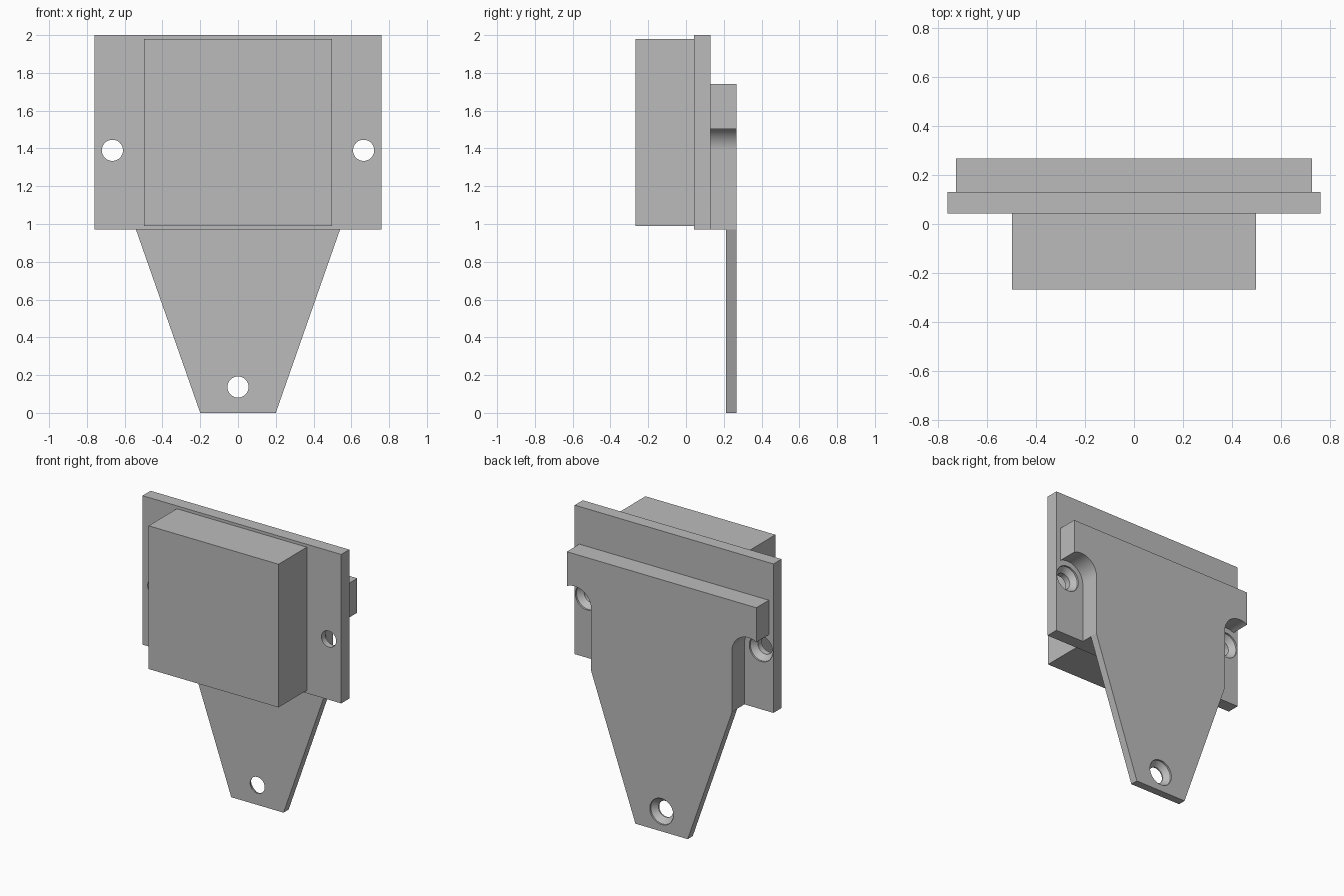
import bpy, bmesh, math
from mathutils import Matrix

cube = bpy.data.objects.get("Cube")
if cube:
    bpy.data.objects.remove(cube, do_unlink=True)

GREY = (0.5, 0.5, 0.5, 1)
grey = bpy.data.materials.new("plain_grey")
grey.use_nodes = True
grey.diffuse_color = GREY
grey.node_tree.nodes["Principled BSDF"].inputs["Base Color"].default_value = GREY


def finish(name, bm):
    bmesh.ops.recalc_face_normals(bm, faces=bm.faces)
    mesh = bpy.data.meshes.new(name)
    bm.to_mesh(mesh)
    bm.free()
    mesh.materials.append(grey)
    obj = bpy.data.objects.new(name, mesh)
    bpy.context.collection.objects.link(obj)
    return obj


def extrude_profile(name, outline, y0, y1):
    """Solid from an x-z outline between two depths."""
    bm = bmesh.new()
    face = bm.faces.new([bm.verts.new((x, y0, z)) for x, z in outline])
    moved = bmesh.ops.extrude_face_region(bm, geom=[face])["geom"]
    bmesh.ops.translate(bm, vec=(0, y1 - y0, 0),
                        verts=[v for v in moved if isinstance(v, bmesh.types.BMVert)])
    return finish(name, bm)


def panel(name, half, z0, z1, y0, y1):
    return extrude_profile(name, [(-half, z0), (half, z0), (half, z1), (-half, z1)], y0, y1)


def mirrored(right_half):
    return right_half + [(-x, z) for x, z in reversed(right_half)]


def countersink(name, x, z, back):
    """Revolved cutter: straight bore, cone and shallow rim opening at the back."""
    bore, rim = 0.056, 0.09
    profile = [(0, back - 0.2), (bore, back - 0.2), (bore, back - 0.046),
               (rim, back - 0.012), (rim, back + 0.05), (0, back + 0.05)]
    bm = bmesh.new()
    verts = [bm.verts.new((r, y, 0)) for r, y in profile]
    edges = [bm.edges.new(pair) for pair in zip(verts, verts[1:])]
    bmesh.ops.spin(bm, geom=verts + edges, cent=(0, 0, 0), axis=(0, 1, 0),
                   angle=math.tau, steps=48)
    bmesh.ops.remove_doubles(bm, verts=bm.verts, dist=0.0001)
    bmesh.ops.transform(bm, matrix=Matrix.Translation((x, 0, z)), verts=bm.verts)
    return finish(name, bm)


def cut(obj, cutter):
    mod = obj.modifiers.new(cutter.name, "BOOLEAN")
    mod.operation = "DIFFERENCE"
    mod.solver = "EXACT"
    mod.object = cutter
    cutter.hide_render = True
    cutter.hide_viewport = True
    cutter.display_type = "WIRE"


# Main box at the front
panel("front_box", 0.497, 0.99, 1.98, -0.267, 0.042)

# Mounting plate with two holes countersunk from the back
HOLE_X, HOLE_Z = 0.665, 1.39
plate = panel("mounting_plate", 0.76, 0.97, 2.0, 0.042, 0.13)
for side, sx in (("right", -1), ("left", 1)):
    cut(plate, countersink(side + "_hole_cutter", sx * HOLE_X, HOLE_Z, 0.13))

# Back block with arched screw clearances open to the sides and bottom
RADIUS, BLOCK_X = 0.127, 0.725
end = math.acos((BLOCK_X - HOLE_X) / RADIUS)
arch = []
for i in range(21):
    a = math.pi + (end - math.pi) * i / 20
    arch.append((HOLE_X + RADIUS * math.cos(a), HOLE_Z + RADIUS * math.sin(a)))
side_outline = [(HOLE_X - RADIUS, 0.97)] + arch + [(BLOCK_X, 1.74)]
block = extrude_profile("back_block", mirrored(side_outline), 0.13, 0.267)

# Tapered tongue hanging below, flush with the back
tongue = extrude_profile("tapered_tongue", mirrored([(0.2, 0), (0.54, 0.97)]), 0.212, 0.267)
cut(tongue, countersink("tongue_hole_cutter", 0, 0.137, 0.267))

# Apply the cuts, then smooth the round surfaces only
bpy.context.view_layer.update()
for obj in (plate, tongue, block):
    if obj.modifiers:
        graph = bpy.context.evaluated_depsgraph_get()
        obj.data = bpy.data.meshes.new_from_object(obj.evaluated_get(graph))
        for mod in list(obj.modifiers):
            cutter = mod.object
            obj.modifiers.remove(mod)
            bpy.data.objects.remove(cutter, do_unlink=True)
    bpy.ops.object.select_all(action="DESELECT")
    obj.select_set(True)
    bpy.context.view_layer.objects.active = obj
    bpy.ops.object.shade_smooth_by_angle(angle=math.radians(30))
